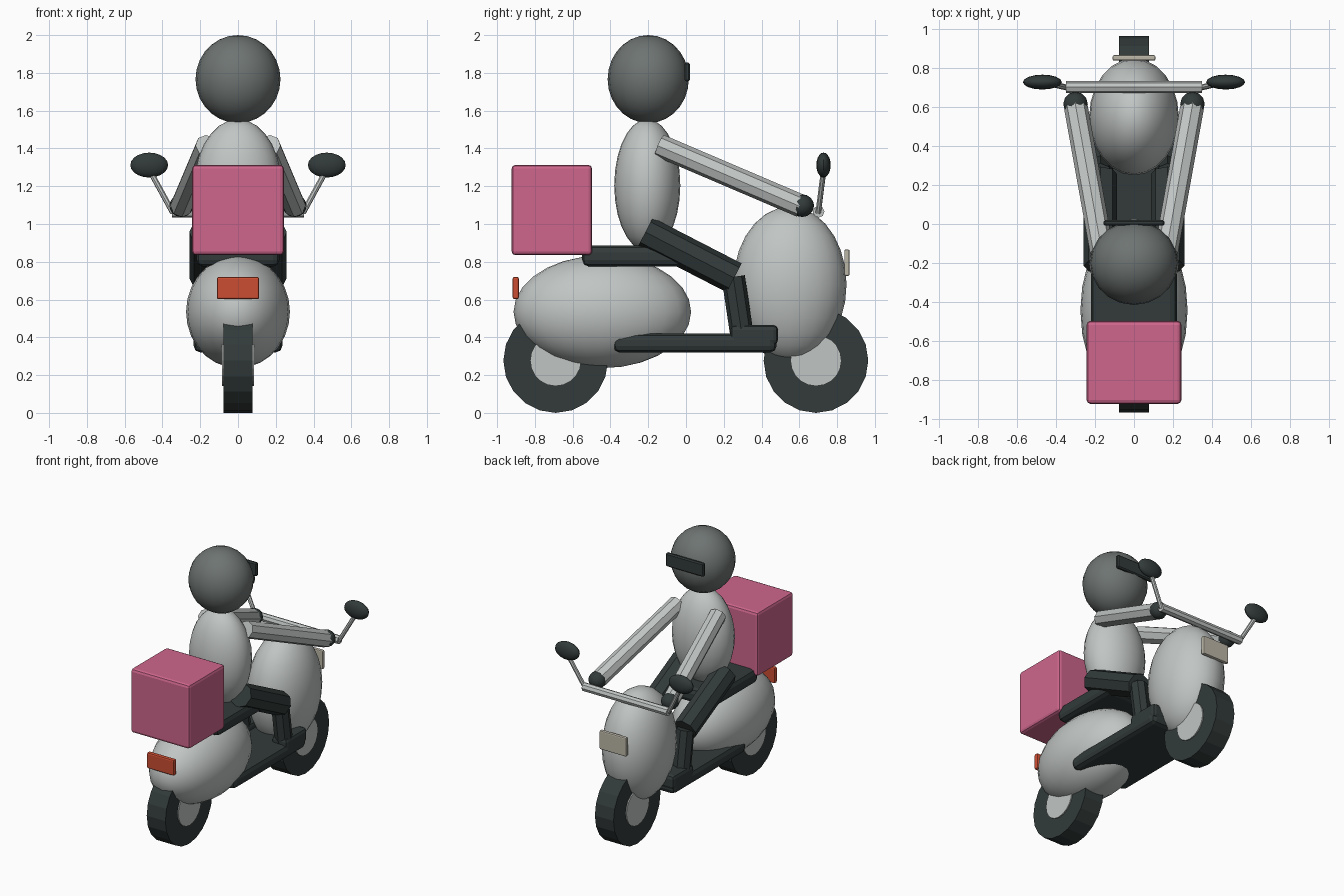
import bpy, math
from mathutils import Vector

if "Cube" in bpy.data.objects:
    bpy.data.objects.remove(bpy.data.objects["Cube"])


def material(name, r, g, b):
    m = bpy.data.materials.new(name)
    m.diffuse_color = (r, g, b, 1)
    m.use_nodes = True
    m.node_tree.nodes["Principled BSDF"].inputs["Base Color"].default_value = m.diffuse_color
    return m


PALE = material("pale grey", 0.53, 0.56, 0.55)
DARK = material("charcoal", 0.032, 0.043, 0.042)
HELMET = material("helmet grey", 0.155, 0.175, 0.17)
PINK = material("pink", 0.62, 0.133, 0.262)
ORANGE = material("orange red", 0.60, 0.075, 0.032)
CREAM = material("cream", 0.50, 0.47, 0.39)


def finish(name, mat, smooth=False):
    ob = bpy.context.object
    ob.name = name
    ob.data.materials.append(mat)
    if smooth:
        bpy.ops.object.shade_smooth_by_angle(angle=math.radians(35))
    return ob


def ellipsoid(name, loc, radii, mat, seg=20, rings=12):
    bpy.ops.mesh.primitive_uv_sphere_add(segments=seg, ring_count=rings, radius=1, location=loc)
    bpy.context.object.scale = radii
    bpy.ops.object.transform_apply(location=False, rotation=False, scale=True)
    return finish(name, mat, True)


def rounded_box(name, low, high, mat, bevel=0.02, seg=2):
    low, high = Vector(low), Vector(high)
    bpy.ops.mesh.primitive_cube_add(size=1, location=(low + high) / 2)
    bpy.context.object.scale = high - low
    bpy.ops.object.transform_apply(location=False, rotation=False, scale=True)
    ob = finish(name, mat)
    mod = ob.modifiers.new("Bevel", "BEVEL")
    mod.width, mod.segments = bevel, seg
    return ob


def rod(name, start, end, radius, mat, sides=8):
    start, end = Vector(start), Vector(end)
    axis = end - start
    bpy.ops.mesh.primitive_cylinder_add(vertices=sides, radius=radius, depth=axis.length,
                                        location=(start + end) / 2)
    bpy.context.object.rotation_euler = axis.to_track_quat('Z', 'Y').to_euler()
    return finish(name, mat)


# Wheels with slightly proud hubs
for end, y in (("rear", -0.69), ("front", 0.688)):
    rod(end + "_tyre", (-0.077, y, 0.277), (0.077, y, 0.277), 0.277, DARK, 20)
    rod(end + "_hub", (-0.085, y, 0.277), (0.085, y, 0.277), 0.135, PALE, 20)

# Scooter body
ellipsoid("rear_body", (0, -0.443, 0.535), (0.275, 0.47, 0.298), PALE, 24, 14)
ellipsoid("front_fairing", (0, 0.55, 0.68), (0.23, 0.30, 0.412), PALE, 24, 14)
rounded_box("footboard", (-0.235, -0.385, 0.32), (0.235, 0.48, 0.42), DARK, 0.035)
rounded_box("seat", (-0.22, -0.55, 0.775), (0.22, 0.0, 0.885), DARK, 0.035)
rounded_box("delivery_box", (-0.243, -0.923, 0.835), (0.243, -0.497, 1.313), PINK, 0.02)
rounded_box("headlight", (-0.11, 0.838, 0.725), (0.11, 0.866, 0.865), CREAM, 0.008)
rounded_box("tail_light", (-0.112, -0.918, 0.602), (0.112, -0.885, 0.72), ORANGE, 0.01)
rod("handlebar", (-0.35, 0.702, 1.065), (0.35, 0.702, 1.065), 0.031, PALE)

# Rider torso and helmet
ellipsoid("torso", (-0.0, -0.205, 1.205), (0.23, 0.175, 0.35), PALE, 24, 14)
ellipsoid("helmet", (0, -0.2, 1.767), (0.225, 0.215, 0.233), HELMET, 20, 14)
rounded_box("visor", (-0.157, -0.008, 1.755), (0.157, 0.02, 1.855), DARK, 0.008, 1)

# Paired parts
for side, s in (("left", -1), ("right", 1)):
    rod(side + "_arm", (s * 0.165, -0.14, 1.415), (s * 0.3, 0.61, 1.095), 0.061, PALE)
    ellipsoid(side + "_hand", (s * 0.3, 0.615, 1.097), (0.063, 0.063, 0.06), DARK, 12, 8)
    rod(side + "_thigh", (s * 0.172, -0.215, 0.957), (s * 0.172, 0.255, 0.715), 0.086, DARK)
    rod(side + "_shin", (s * 0.172, 0.25, 0.72), (s * 0.172, 0.298, 0.4), 0.062, DARK)
    rounded_box(side + "_boot", (s * 0.172 - 0.063, 0.235, 0.36),
                (s * 0.172 + 0.063, 0.487, 0.465), DARK, 0.025)
    rod(side + "_mirror_stem", (s * 0.345, 0.70, 1.06), (s * 0.46, 0.727, 1.27), 0.015, PALE)
    ellipsoid(side + "_mirror", (s * 0.47, 0.728, 1.312), (0.1, 0.038, 0.066), DARK, 16, 10)
